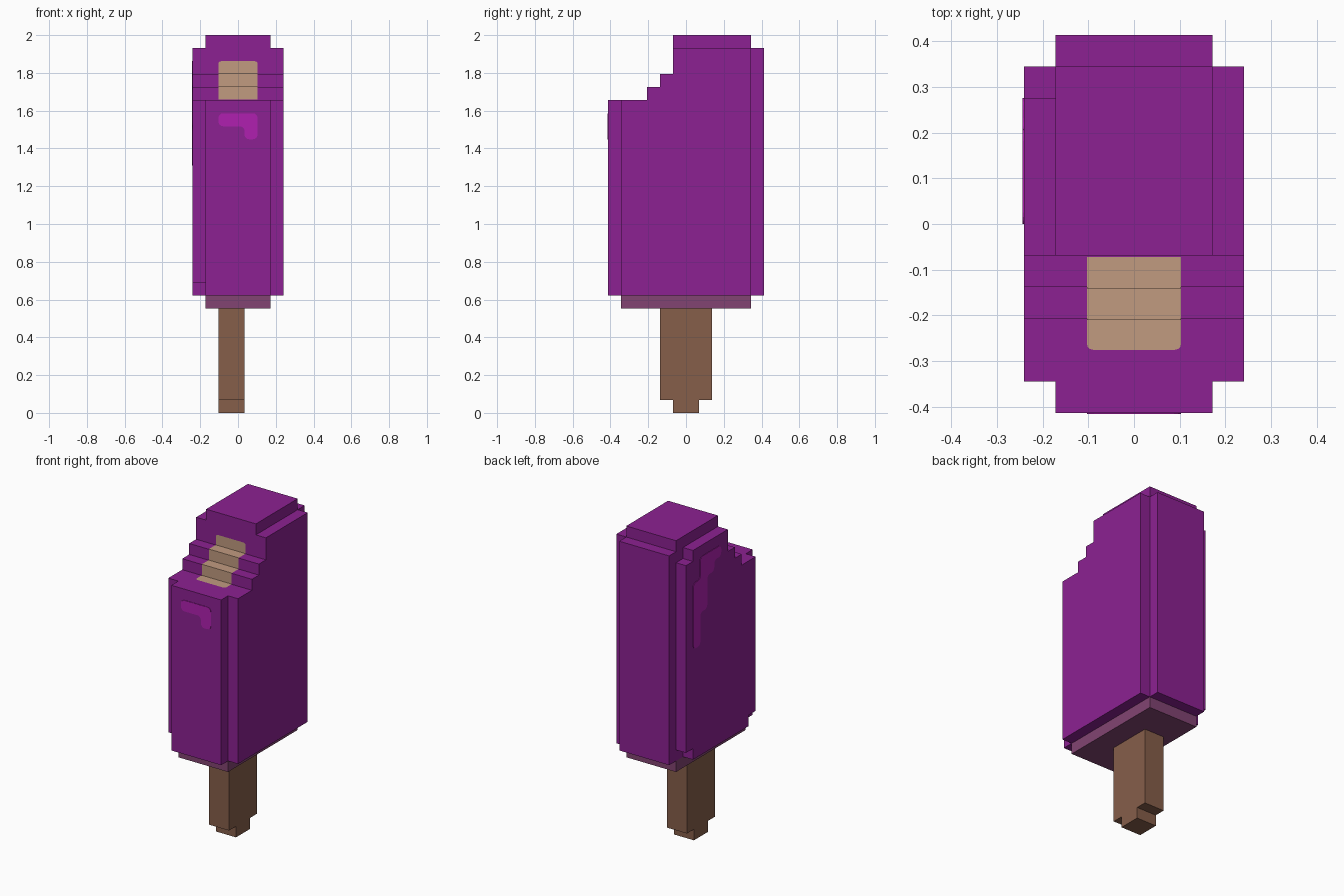
import bpy, bmesh
from mathutils import Vector

if "Cube" in bpy.data.objects:
    bpy.data.objects.remove(bpy.data.objects["Cube"], do_unlink=True)

U = 2 / 29          # one block of the stepped design
LIFT = 0.003        # how far painted plates stand off the surface


def srgb(r, g, b):
    lin = [(c / 255 / 12.92) if c < 11 else ((c / 255 + 0.055) / 1.055) ** 2.4 for c in (r, g, b)]
    return (*lin, 1)


def material(name, rgb):
    m = bpy.data.materials.new(name)
    m.use_nodes = True
    m.diffuse_color = srgb(*rgb)
    bsdf = m.node_tree.nodes["Principled BSDF"]
    bsdf.inputs["Base Color"].default_value = srgb(*rgb)
    bsdf.inputs["Roughness"].default_value = 0.8
    return m


purple = material("grape purple", (140, 33, 146))
magenta = material("shine magenta", (176, 32, 176))
mauve = material("dull mauve", (130, 68, 114))
brown = material("stick brown", (134, 94, 74))
cream = material("bitten cream", (193, 155, 128))


def finish(name, bm, mat):
    bmesh.ops.recalc_face_normals(bm, faces=bm.faces)
    me = bpy.data.meshes.new(name)
    bm.to_mesh(me)
    bm.free()
    me.materials.append(mat)
    ob = bpy.data.objects.new(name, me)
    bpy.context.collection.objects.link(ob)
    return ob


def extrude_side(name, profile, x0, x1, mat):
    """Extrude a (y, z) profile in block units from x0 to x1."""
    bm = bmesh.new()
    face = bm.faces.new([bm.verts.new((x0 * U, y * U, z * U)) for y, z in profile])
    geo = bmesh.ops.extrude_face_region(bm, geom=[face])["geom"]
    bmesh.ops.translate(bm, vec=((x1 - x0) * U, 0, 0),
                        verts=[v for v in geo if isinstance(v, bmesh.types.BMVert)])
    return finish(name, bm, mat)


def plate(name, outline, place, normal, mat, radius=0.025):
    """Thin plate with rounded corners; place maps outline points to block units."""
    bm = bmesh.new()
    face = bm.faces.new([bm.verts.new(Vector(place(*p)) * U) for p in outline])
    bmesh.ops.bevel(bm, geom=bm.verts[:], offset=radius, segments=4,
                    profile=0.5, affect='VERTICES')
    geo = bmesh.ops.extrude_face_region(bm, geom=bm.faces[:])["geom"]
    bmesh.ops.translate(bm, vec=Vector(normal) * LIFT,
                        verts=[v for v in geo if isinstance(v, bmesh.types.BMVert)])
    return finish(name, bm, mat)


# Stepped bite shared by the body layers, from the front edge upwards
bite = [(-3, 24), (-3, 25), (-2, 25), (-2, 26), (-1, 26)]

# Frozen body: thick core with a side layer on each side
extrude_side("body_core",
             [(6, 9), (-6, 9), (-6, 24)] + bite + [(-1, 29), (5, 29), (5, 28), (6, 28)],
             -2.5, 2.5, purple)
extrude_side("body_left_layer",
             [(5, 9), (-5, 9), (-5, 24)] + bite + [(-1, 28), (5, 28)],
             2.5, 3.5, purple)
# The right layer has clipped corners
extrude_side("body_right_layer",
             [(5, 10), (4, 10), (4, 9), (-4, 9), (-4, 10), (-5, 10), (-5, 24)] + bite
             + [(-1, 28), (4, 28), (4, 27), (5, 27)],
             -3.5, -2.5, purple)

# Base rim and stick with its narrow foot
extrude_side("base_rim", [(-5, 8), (5, 8), (5, 9), (-5, 9)], -2.5, 2.5, mauve)
extrude_side("stick", [(-1, 0), (1, 0), (1, 1), (2, 1), (2, 8), (-2, 8), (-2, 1), (-1, 1)],
             -1.5, 0.5, brown)

# Cream filling: a folded sheet lying on the bite steps
bm = bmesh.new()
path = [(-4, 24)] + bite + [(-1, 27)]
rows = []
for i, (y, z) in enumerate(path):
    dy = 0 if i == 0 else -LIFT
    dz = 0 if i == len(path) - 1 else LIFT
    rows.append([bm.verts.new((x * U, y * U + dy, z * U + dz)) for x in (-1.5, 1.5)])
for a, b in zip(rows, rows[1:]):
    bm.faces.new((a[0], a[1], b[1], b[0]))
bmesh.ops.bevel(bm, geom=rows[0] + rows[-1], offset=0.014, segments=3,
                profile=0.5, affect='VERTICES')
filling = finish("bite_filling", bm, cream)
# Make the sheet face outwards
if sum((p.normal.z - p.normal.y) * p.area for p in filling.data.polygons) < 0:
    filling.data.flip_normals()

# Shine marks on the front and the right side
plate("front_shine",
      [(-1.5, 22), (0.5, 22), (0.5, 21), (1.5, 21), (1.5, 23), (-1.5, 23)],
      lambda x, z: (x, -6, z), (0, -1, 0), magenta)
plate("side_shine",
      [(4, 19), (3, 19), (3, 22), (2, 22), (2, 25), (1, 25), (1, 26), (0, 26),
       (0, 27), (3, 27), (3, 25), (4, 25)],
      lambda y, z: (-3.5, y, z), (-1, 0, 0), magenta)
